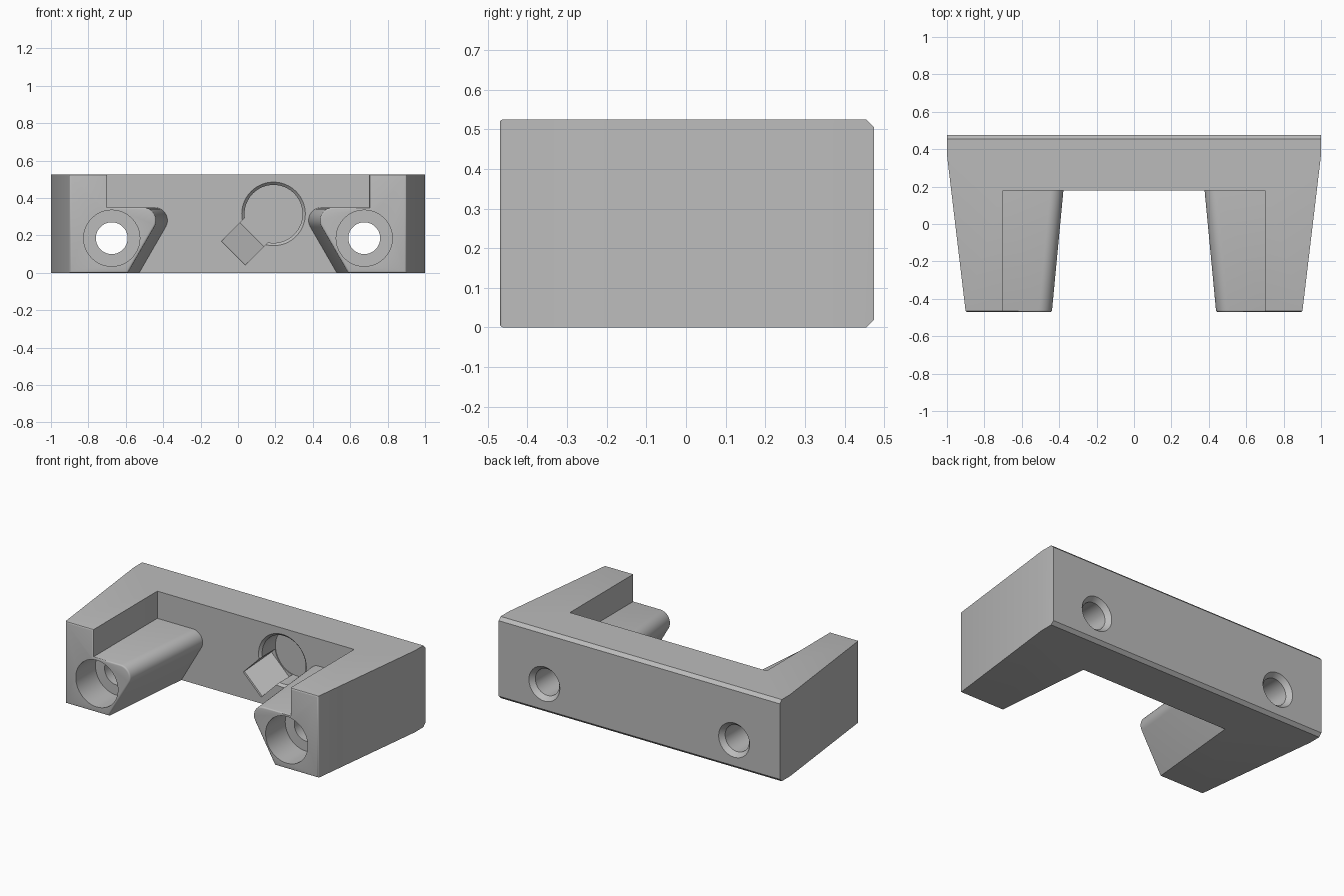
import bpy, bmesh
from math import sin, cos, radians, pi
from mathutils import Matrix

if "Cube" in bpy.data.objects:
    bpy.data.objects.remove(bpy.data.objects["Cube"], do_unlink=True)

H, FRONT, BACK, WALL = 0.525, -0.47, 0.475, 0.18
HOLE_X, HOLE_Z = 0.675, 0.185

grey = bpy.data.materials.new("plain_grey")
grey.use_nodes = True
grey.diffuse_color = (0.5, 0.5, 0.5, 1)
grey.node_tree.nodes["Principled BSDF"].inputs["Base Color"].default_value = (0.5, 0.5, 0.5, 1)


def make_object(name, bm):
    bmesh.ops.recalc_face_normals(bm, faces=bm.faces)
    mesh = bpy.data.meshes.new(name)
    bm.to_mesh(mesh)
    bm.free()
    mesh.materials.append(grey)
    obj = bpy.data.objects.new(name, mesh)
    bpy.context.collection.objects.link(obj)
    return obj


def loft(rings, capped=True):
    """Skin a list of equal-length closed rings of points."""
    bm = bmesh.new()
    rows = [[bm.verts.new(p) for p in ring] for ring in rings]
    n = len(rows[0])
    for a, b in zip(rows, rows[1:]):
        for i in range(n):
            j = (i + 1) % n
            bm.faces.new((a[i], a[j], b[j], b[i]))
    if capped:
        bm.faces.new(rows[0])
        bm.faces.new(rows[-1])
    return bm


def lathe_y(name, profile, x, z, sides=64):
    """Revolve (radius, y) points around an axis along y."""
    turns = [2 * pi * i / sides for i in range(sides)]
    rings = [[(x + r * cos(t), y, z + r * sin(t)) for t in turns] for r, y in profile]
    return make_object(name, loft(rings))


def boolean(target, tool, operation):
    mod = target.modifiers.new(tool.name, "BOOLEAN")
    mod.operation, mod.solver, mod.object = operation, "EXACT", tool
    dg = bpy.context.evaluated_depsgraph_get()
    mesh = bpy.data.meshes.new_from_object(target.evaluated_get(dg))
    target.modifiers.clear()
    target.data = mesh
    bpy.data.objects.remove(tool, do_unlink=True)


# U-shaped body: rear wall with two tapering arms
half = [(1, BACK), (1, 0.37), (0.9, FRONT), (0.7, FRONT), (0.7, WALL)]
outline = half + [(-x, y) for x, y in reversed(half)]
bm = loft([[(x, y, z) for x, y in outline] for z in (0, H)])
rear_edges = [e for e in bm.edges if all(v.co.y > BACK - 0.001 for v in e.verts)
              and abs(e.verts[0].co.x - e.verts[1].co.x) > 1]
bmesh.ops.bevel(bm, geom=rear_edges, offset=0.02, segments=1, affect="EDGES")
body = make_object("bracket_body", bm)


# Screw lobes: rounded wedges on the inner side of each arm
def lobe_ring(side, y):
    shift = -0.095 * (y - FRONT)
    r, top, foot = 0.07, 0.35, 0.59
    cx = foot - top / 1.732 + 1.732 * r
    pts = [(0.78, 0), (foot + shift, 0)]
    pts += [(cx + shift + r * cos(radians(a)), top - r + r * sin(radians(a)))
            for a in range(210, 89, -10)]
    pts.append((0.78, top))
    return [(side * x, y, z) for x, z in pts]


for side in (-1, 1):
    lobe = make_object("screw_lobe", loft([lobe_ring(side, FRONT), lobe_ring(side, 0.22)]))
    boolean(body, lobe, "UNION")

# Softened rim around the front end of each arm
bm = bmesh.new()
bm.from_mesh(body.data)
bmesh.ops.remove_doubles(bm, verts=bm.verts, dist=0.0001)
bmesh.ops.dissolve_limit(bm, angle_limit=radians(1), verts=bm.verts, edges=bm.edges)
rim = [e for e in bm.edges if all(v.co.y < FRONT + 0.001 for v in e.verts)
       and len(e.link_faces) == 2 and e.calc_face_angle(0) > 0.5]
bmesh.ops.bevel(bm, geom=rim, offset=0.009, segments=3, profile=0.5, affect="EDGES")
bm.to_mesh(body.data)
bm.free()

# Counterbored screw holes, countersunk at the rear
bore = [(0.15, FRONT - 0.1), (0.15, FRONT + 0.2), (0.085, FRONT + 0.2),
        (0.085, BACK - 0.03), (0.11, BACK), (0.13, BACK + 0.024)]
for side in (-1, 1):
    boolean(body, lathe_y("screw_hole", bore, side * HOLE_X, HOLE_Z), "DIFFERENCE")

# Round pocket with a chamfered mouth in the rear wall
pocket = [(0.18, WALL - 0.01), (0.155, WALL + 0.015), (0.155, WALL + 0.15)]
boolean(body, lathe_y("round_pocket", pocket, 0.19, 0.315), "DIFFERENCE")

# Sloped release slot running diagonally into the pocket
slope = [(0, WALL - 0.02), (0, WALL + 0.012), (0.14, WALL + 0.145),
         (0.2, WALL + 0.145), (0.2, WALL - 0.02)]
bm = loft([[(u, y, v) for u, y in slope] for v in (-0.09, 0.09)])
bm.transform(Matrix.Translation((-0.025, 0, 0.105)) @ Matrix.Rotation(radians(-45), 4, "Y"))
boolean(body, make_object("release_slot", bm), "DIFFERENCE")

# Smooth shading with crisp edges
bpy.ops.object.select_all(action="DESELECT")
body.select_set(True)
bpy.context.view_layer.objects.active = body
bpy.ops.object.shade_smooth_by_angle(angle=radians(30))
